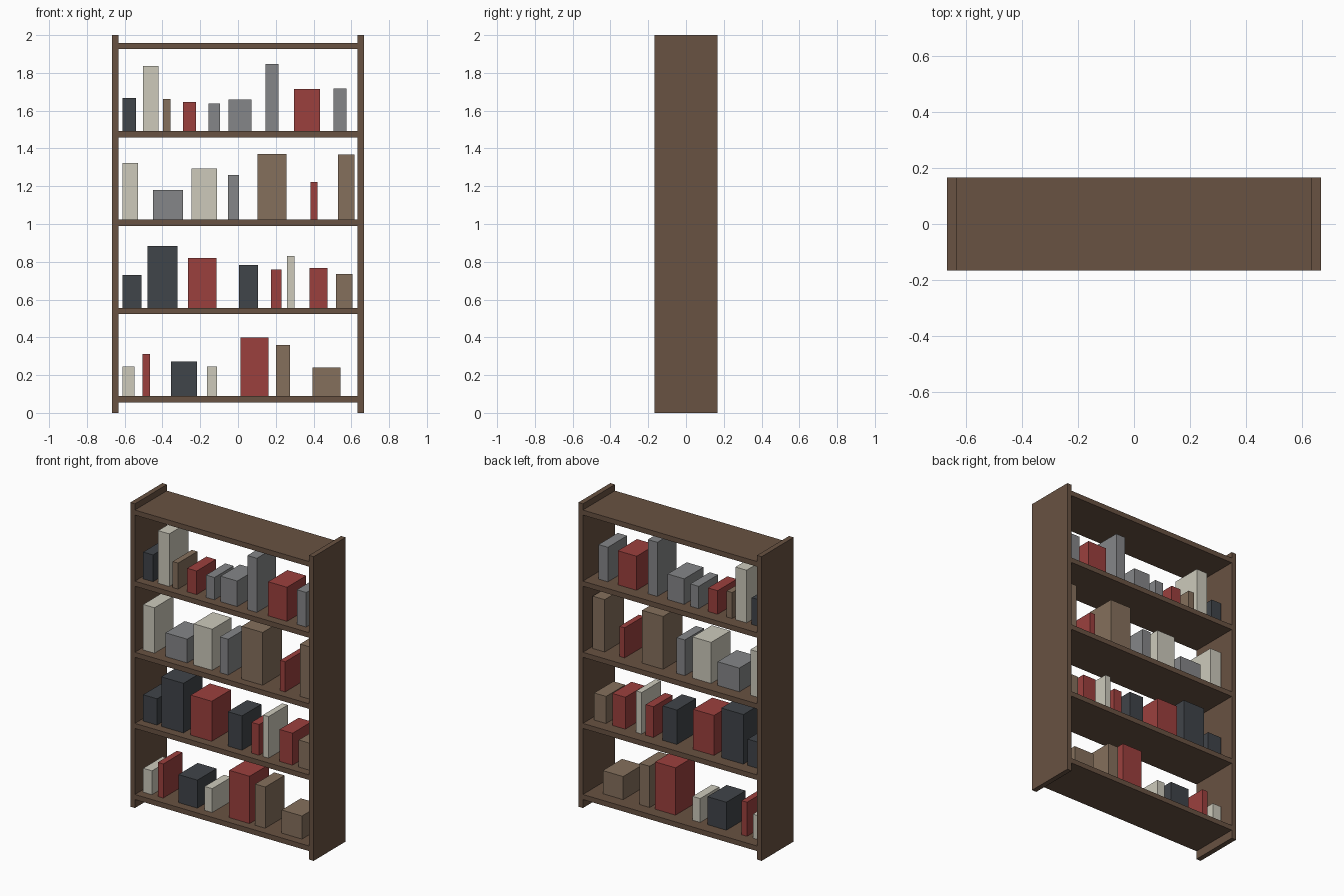
import bpy

if "Cube" in bpy.data.objects:
    bpy.data.objects.remove(bpy.data.objects["Cube"])

# Overall dimensions
W, D, H, T = 1.333, 0.333, 2.0, 0.0333
INNER = W / 2 - T
BOOK_FRONT, BOOK_BACK = -0.111, 0.089


def material(name, r, g, b):
    m = bpy.data.materials.new(name)
    m.diffuse_color = (r, g, b, 1)
    m.use_nodes = True
    m.node_tree.nodes["Principled BSDF"].inputs["Base Color"].default_value = m.diffuse_color
    return m


wood = material("wood", 0.14, 0.084, 0.054)
covers = {
    "k": material("charcoal_cover", 0.051, 0.058, 0.067),
    "w": material("cream_cover", 0.61, 0.59, 0.50),
    "b": material("tan_cover", 0.235, 0.162, 0.107),
    "r": material("red_cover", 0.33, 0.051, 0.048),
    "g": material("grey_cover", 0.235, 0.24, 0.247),
}


def box(name, lo, hi, mat):
    """Axis-aligned box between two corners."""
    bpy.ops.mesh.primitive_cube_add(size=1, location=[(a + b) / 2 for a, b in zip(lo, hi)])
    ob = bpy.context.object
    ob.name = ob.data.name = name
    ob.scale = [b - a for a, b in zip(lo, hi)]
    bpy.ops.object.transform_apply(location=False, rotation=False, scale=True)
    ob.data.materials.append(mat)
    return ob


# Side panels
for side, x in (("left", -W / 2), ("right", INNER)):
    box(side + "_side_panel", (x, -D / 2, 0), (x + T, D / 2, H), wood)

# Shelves, evenly spaced; the last one is the top board
shelf_tops = [0.089 + 0.4675 * i for i in range(5)]
for i, z in enumerate(shelf_tops):
    name = "top_board" if i == 4 else f"shelf_{i + 1}"
    box(name, (-INNER, -D / 2, z - T), (INNER, D / 2, z), wood)

# Books per shelf, bottom to top: cover, left x, right x, height
rows = [
    [("w", -.612, -.548, .157), ("r", -.506, -.466, .224), ("k", -.356, -.218, .184),
     ("w", -.165, -.110, .157), ("r", .014, .162, .311), ("b", .202, .276, .271),
     ("b", .395, .543, .152)],
    [("k", -.612, -.511, .173), ("k", -.480, -.319, .326), ("r", -.266, -.113, .263),
     ("k", .004, .107, .226), ("r", .175, .231, .202), ("w", .260, .300, .273),
     ("r", .379, .474, .210), ("b", .519, .606, .178)],
    [("w", -.612, -.530, .299), ("g", -.450, -.292, .156), ("w", -.245, -.110, .270),
     ("g", -.054, .006, .235), ("b", .104, .257, .347), ("r", .384, .421, .198),
     ("b", .529, .616, .344)],
    [("k", -.612, -.540, .176), ("w", -.503, -.422, .346), ("b", -.398, -.358, .171),
     ("r", -.292, -.223, .155), ("g", -.155, -.094, .147), ("g", -.049, .072, .168),
     ("g", .146, .215, .356), ("r", .297, .434, .224), ("g", .506, .574, .227)],
]
for s, (row, z) in enumerate(zip(rows, shelf_tops), 1):
    for n, (cover, x0, x1, h) in enumerate(row, 1):
        box(f"book_{s}_{n}", (x0, BOOK_FRONT, z), (x1, BOOK_BACK, z + h), covers[cover])
